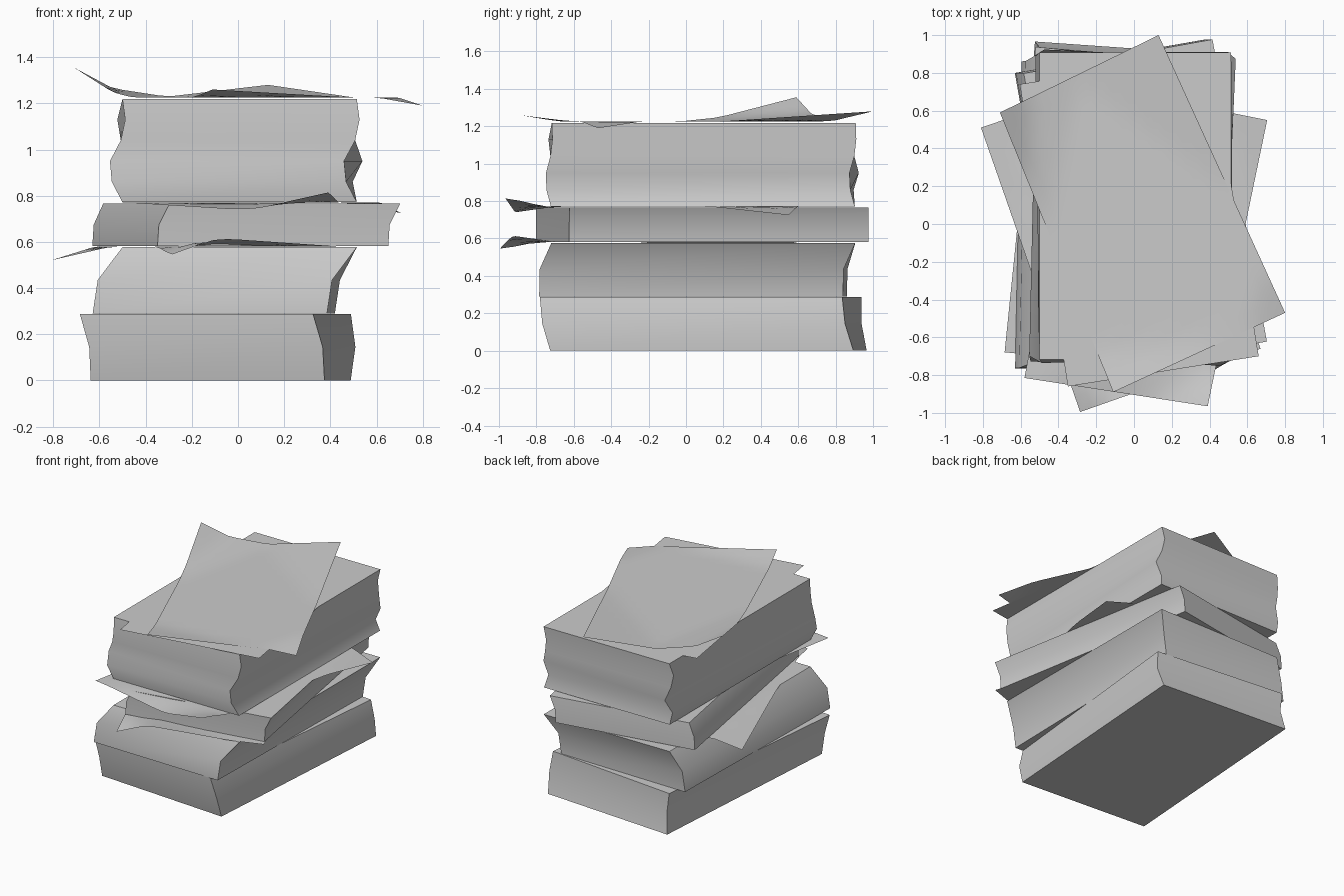
import bpy
from math import radians, cos, sin

if "Cube" in bpy.data.objects:
    bpy.data.objects.remove(bpy.data.objects["Cube"])

PAGE_W, PAGE_L = 1.015, 1.625


def make_object(name, verts, faces):
    mesh = bpy.data.meshes.new(name)
    mesh.from_pydata(verts, [], faces)
    mesh.update()
    obj = bpy.data.objects.new(name, mesh)
    bpy.context.collection.objects.link(obj)
    bpy.context.view_layer.objects.active = obj
    bpy.ops.object.select_all(action='DESELECT')
    obj.select_set(True)
    bpy.ops.object.shade_smooth_by_angle(angle=radians(40))
    return obj


# Thick pile: page outlines (z, centre x, centre y, twist) lofted upward
def paper_pile(name, levels):
    verts, faces = [], []
    for z, cx, cy, deg in levels:
        c, s = cos(radians(deg)), sin(radians(deg))
        for sx, sy in ((-1, -1), (1, -1), (1, 1), (-1, 1)):
            x, y = sx * PAGE_W / 2, sy * PAGE_L / 2
            verts.append((cx + x * c - y * s, cy + x * s + y * c, z))
    for i in range(len(levels) - 1):
        for k in range(4):
            a, b = 4 * i + k, 4 * i + (k + 1) % 4
            faces.append((a, b, b + 4, a + 4))
    n = len(verts)
    faces += [(3, 2, 1, 0), (n - 4, n - 3, n - 2, n - 1)]
    return make_object(name, verts, faces)


# Loose sheet: grid between corners fl, fr, br, bl, with local bends
# bend = (u, v, height, reach across, reach along)
def loose_sheet(name, fl, fr, br, bl, z, bends, nu=16, nv=20):
    verts, faces = [], []
    for j in range(nv + 1):
        v = j / nv
        for i in range(nu + 1):
            u = i / nu
            x, y = [(1 - v) * ((1 - u) * fl[k] + u * fr[k])
                    + v * ((1 - u) * bl[k] + u * br[k]) for k in (0, 1)]
            h = sum(b[2] * max(0, 1 - abs(u - b[0]) / b[3] - abs(v - b[1]) / b[4])
                    for b in bends)
            verts.append((x, y, z + h))
    w = nu + 1
    for j in range(nv):
        for i in range(nu):
            a = j * w + i
            faces.append((a, a + 1, a + w + 1, a + w))
    return make_object(name, verts, faces)


# Four thick piles of paper
paper_pile("bottom_pile", [(0, -.075, .12, -4), (.145, -.068, .085, -5),
                           (.288, -.098, .078, -5.8)])
paper_pile("second_pile", [(.29, -.105, .038, -1.2), (.435, -.083, .04, -1.2),
                           (.577, .007, .093, 0)])
paper_pile("twisted_pile", [(.582, .01, .0875, 10), (.675, .016, .0875, 10),
                            (.767, .06, .0875, 10.2)])
paper_pile("top_pile", [(.772, .007, .09, 0), (.86, -.025, .075, -1),
                        (.95, -.008, .0875, -2.8), (1.04, 0, .0875, 0),
                        (1.13, .002, .0875, 1.2), (1.218, .007, .095, 0)])

# Loose sheet between second and twisted piles
loose_sheet("lower_sheet", (-.285, -.995), (.67, -.66), (.15, .84), (-.81, .51), .58,
            [(0, 0, -.05, .18, .12), (.26, 0, .033, .5, .16), (0, 1, -.06, .2, .5)])

# Loose sheet between twisted and top piles
loose_sheet("middle_sheet", (-.58, -.815), (.39, -.965), (.705, .55), (-.29, .75), .77,
            [(.6, 0, -.03, .5, .14), (1, 0, .05, .32, .14), (1, 1, -.045, .22, .27)])

# Two loose sheets lying on top
loose_sheet("flat_top_sheet", (-.35, -.86), (.66, -.70), (.405, .90), (-.605, .74), 1.221, [], 2, 2)
loose_sheet("curled_top_sheet", (-.11, -.89), (.80, -.47), (.13, 1.0), (-.71, .59), 1.226,
            [(0, 0, .034, .65, .14), (1, 0, -.036, .22, .16), (1, 1, .054, .55, .55),
             (0, 1, .065, .5, .42), (0, 1, .064, .2, .28)])
